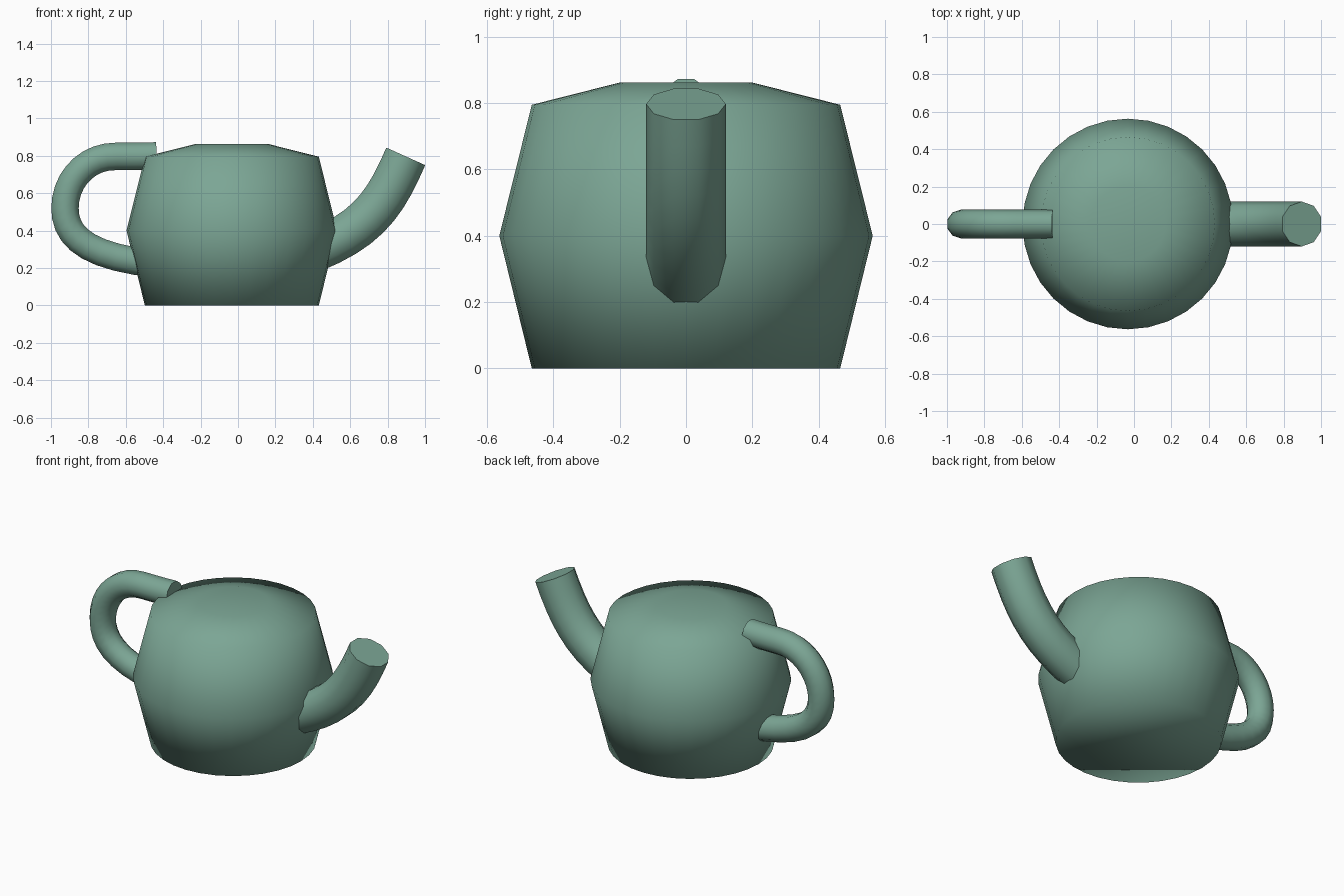
import bpy, bmesh, math
from mathutils import Vector
from mathutils.geometry import interpolate_bezier

if "Cube" in bpy.data.objects:
    bpy.data.objects.remove(bpy.data.objects["Cube"])

CX = -0.033  # body axis

# Muted green glaze
glaze = bpy.data.materials.new("green_glaze")
glaze.diffuse_color = (0.20, 0.38, 0.30, 1)
glaze.use_nodes = True
glaze.node_tree.nodes["Principled BSDF"].inputs["Base Color"].default_value = glaze.diffuse_color


def finish(bm, name):
    bmesh.ops.recalc_face_normals(bm, faces=bm.faces)
    mesh = bpy.data.meshes.new(name)
    bm.to_mesh(mesh)
    bm.free()
    mesh.materials.append(glaze)
    obj = bpy.data.objects.new(name, mesh)
    bpy.context.collection.objects.link(obj)
    return obj


def skin(name, rings, smooth_caps):
    """Join rings of points into a capped smooth surface."""
    bm = bmesh.new()
    loops = [[bm.verts.new(p) for p in ring] for ring in rings]
    n = len(loops[0])
    for a, b in zip(loops, loops[1:]):
        for i in range(n):
            j = (i + 1) % n
            bm.faces.new((a[i], a[j], b[j], b[i])).smooth = True
    for cap in (loops[0], loops[-1]):
        bm.faces.new(cap).smooth = smooth_caps
    return finish(bm, name)


def tube(name, segments, radius, steps=10, sides=10):
    """Sweep a polygon along bezier segments lying in the xz plane."""
    path = []
    for seg in segments:
        pts = interpolate_bezier(*[Vector((x, 0, z)) for x, z in seg], steps)
        path += pts if not path else pts[1:]
    side = Vector((0, 1, 0))
    rings = []
    for i, p in enumerate(path):
        tangent = (path[min(i + 1, len(path) - 1)] - path[max(i - 1, 0)]).normalized()
        up = tangent.cross(side)
        angles = [math.tau * k / sides for k in range(sides)]
        rings.append([p + radius * (math.cos(a) * side + math.sin(a) * up) for a in angles])
    return skin(name, rings, False)


# Pot body: lathe profile of (radius, height)
profile = [(0.465, 0), (0.563, 0.4), (0.465, 0.795), (0.2, 0.862)]
skin("pot_body", [[(CX + r * math.cos(math.tau * k / 32),
                    r * math.sin(math.tau * k / 32), z) for k in range(32)]
                  for r, z in profile], True)

# Spout
tube("spout", [[(0.40, 0.29), (0.70, 0.41), (0.79, 0.55), (0.897, 0.797)]], 0.12)

# Handle: top bar, upper bend, lower bend
tube("handle", [
    [(-0.435, 0.80), (-0.50, 0.797), (-0.58, 0.797), (-0.65, 0.797)],
    [(-0.65, 0.797), (-0.81, 0.80), (-0.925, 0.67), (-0.925, 0.52)],
    [(-0.925, 0.52), (-0.925, 0.38), (-0.83, 0.26), (-0.42, 0.22)],
], 0.077)
